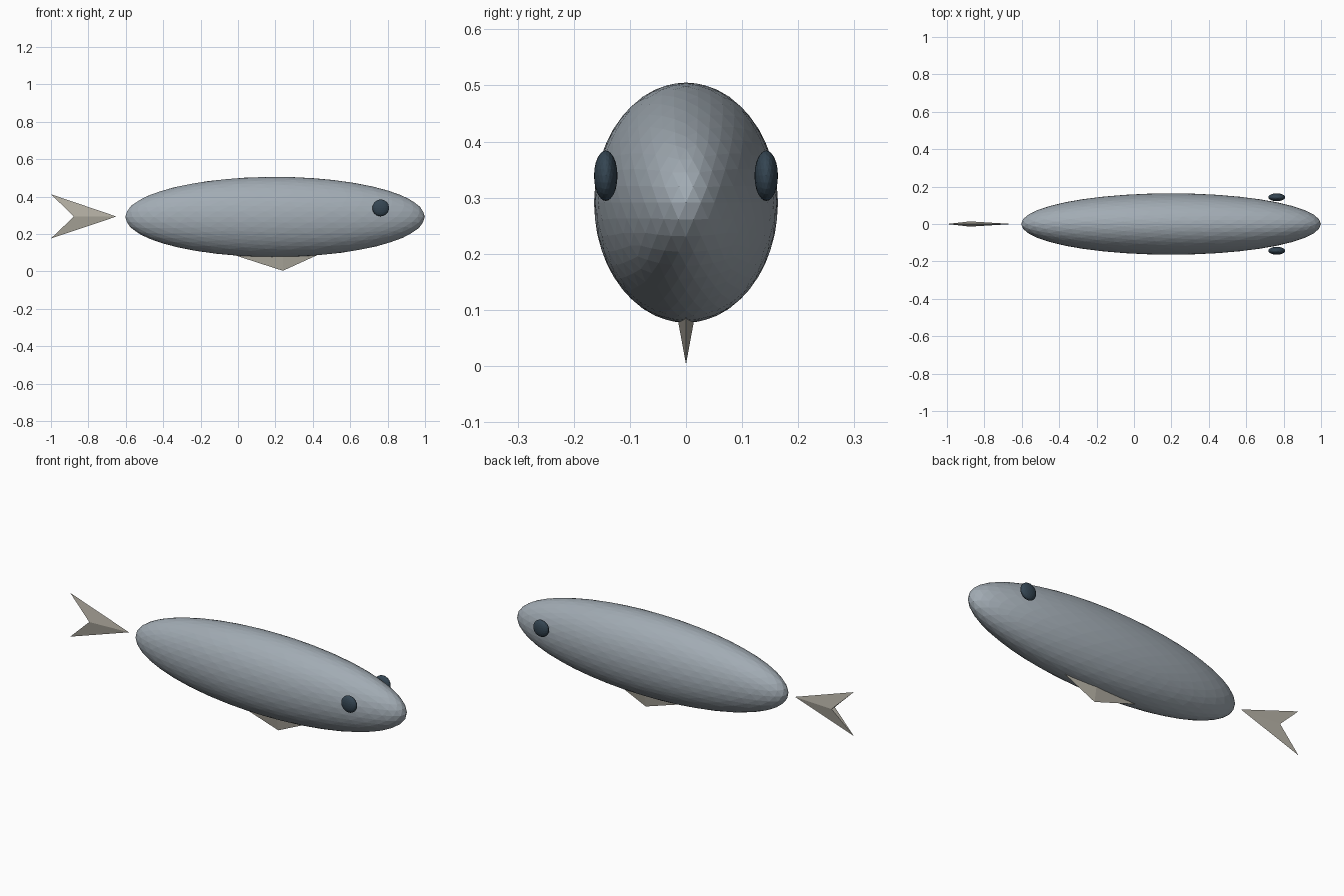
import bpy
import bmesh
from mathutils import Matrix, Vector

if "Cube" in bpy.data.objects:
    bpy.data.objects.remove(bpy.data.objects["Cube"], do_unlink=True)


def make_material(name, rgb):
    mat = bpy.data.materials.new(name)
    mat.use_nodes = True
    color = (*rgb, 1)
    mat.diffuse_color = color
    mat.node_tree.nodes["Principled BSDF"].inputs["Base Color"].default_value = color
    return mat


def finish(name, bm, mat):
    mesh = bpy.data.meshes.new(name)
    bm.to_mesh(mesh)
    bm.free()
    mesh.materials.append(mat)
    obj = bpy.data.objects.new(name, mesh)
    bpy.context.collection.objects.link(obj)
    return obj


def ellipsoid(name, center, radii, detail, mat):
    bm = bmesh.new()
    shape = Matrix.Translation(center) @ Matrix.Diagonal((*radii, 1))
    bmesh.ops.create_icosphere(bm, subdivisions=detail, radius=1, matrix=shape)
    return finish(name, bm, mat)


def wedge(name, ends, ridge, half_width, mat):
    """Two sharp end points joined by a short crosswise ridge."""
    bm = bmesh.new()
    side = Vector((0, half_width, 0))
    points = [Vector(p) for p in ends] + [Vector(ridge) + side, Vector(ridge) - side]
    bmesh.ops.convex_hull(bm, input=[bm.verts.new(p) for p in points])
    bmesh.ops.recalc_face_normals(bm, faces=bm.faces)
    return finish(name, bm, mat)


skin = make_material("blue grey skin", (0.36, 0.41, 0.455))
dark = make_material("dark slate eye", (0.035, 0.06, 0.085))
pale = make_material("warm grey fin", (0.45, 0.425, 0.365))

# Faceted body
ellipsoid("body", (0.198, 0, 0.291), (0.801, 0.164, 0.214), 4, skin)

# Eyes, standing just off the sides of the head
for side, name in ((1, "right_eye"), (-1, "left_eye")):
    ellipsoid(name, (0.763, side * 0.143, 0.339), (0.045, 0.021, 0.045), 3, dark)

# Forked tail: two blades sharing a ridge at the notch
for tip_z, name in ((0.412, "upper_tail_blade"), (0.176, "lower_tail_blade")):
    wedge(name, [(-0.65, 0, 0.293), (-1, 0, tip_z)], (-0.877, 0, 0.293), 0.014, pale)

# Belly fin, thick at the root and sharp at the edge
wedge("belly_fin", [(-0.03, 0, 0.09), (0.24, 0, 0.003), (0.44, 0, 0.094)],
      (0.24, 0, 0.09), 0.016, pale)
